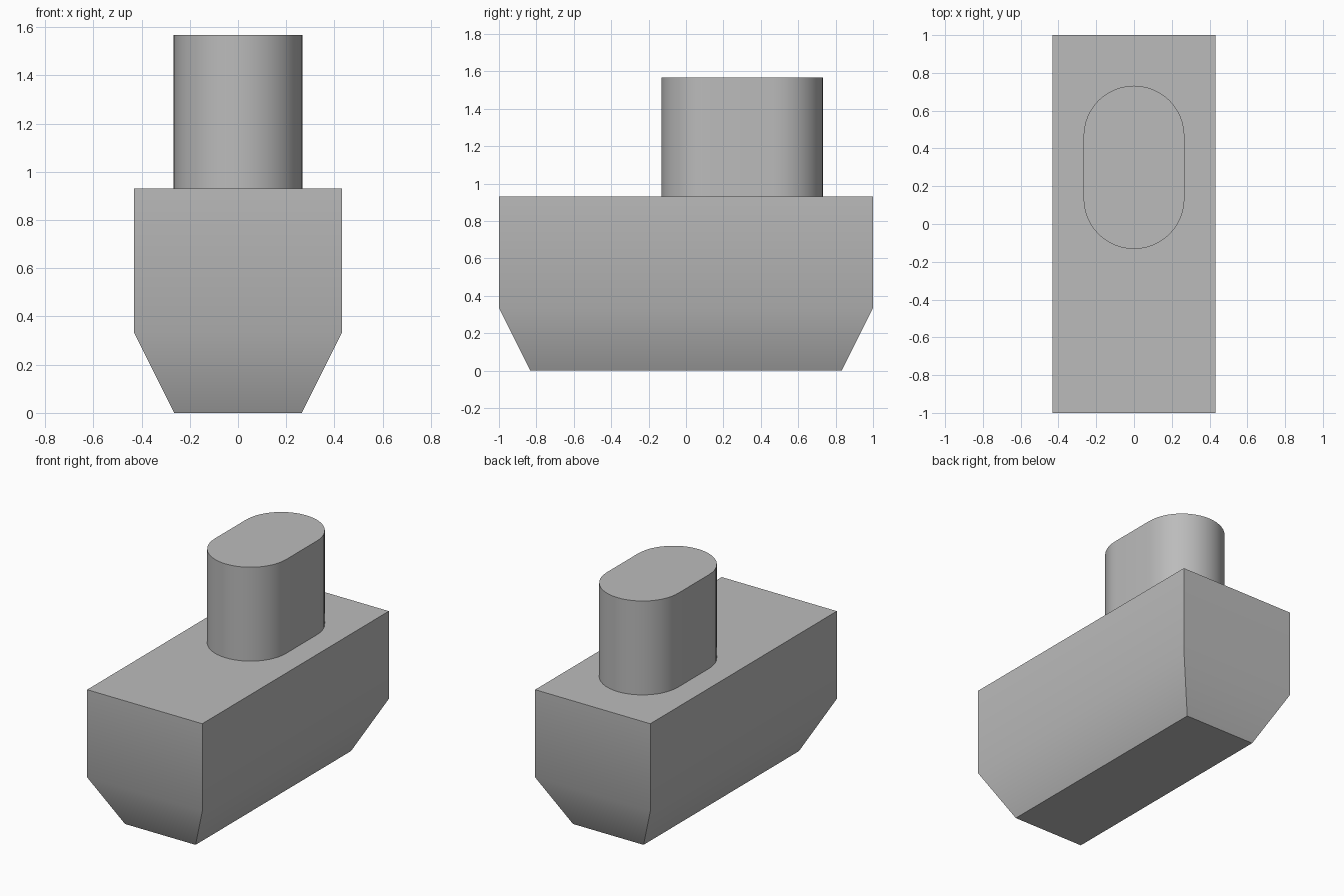
import bpy
from math import cos, sin, pi, radians

cube = bpy.data.objects.get("Cube")
if cube:
    bpy.data.objects.remove(cube, do_unlink=True)

grey = bpy.data.materials.new("plain_grey")
grey.use_nodes = True
colour = (0.5, 0.5, 0.5, 1)
grey.diffuse_color = colour
grey.node_tree.nodes["Principled BSDF"].inputs["Base Color"].default_value = colour


def loft(name, rings):
    """Closed solid through rings of equal point count, listed bottom to top."""
    n = len(rings[0])
    verts = [p for ring in rings for p in ring]
    faces = [tuple(reversed(range(n))), tuple(range(len(verts) - n, len(verts)))]
    for k in range(len(rings) - 1):
        for i in range(n):
            j = (i + 1) % n
            a, b = k * n, (k + 1) * n
            faces.append((a + i, a + j, b + j, b + i))
    mesh = bpy.data.meshes.new(name)
    mesh.from_pydata(verts, [], faces)
    mesh.materials.append(grey)
    obj = bpy.data.objects.new(name, mesh)
    bpy.context.collection.objects.link(obj)
    bpy.ops.object.select_all(action="DESELECT")
    obj.select_set(True)
    bpy.context.view_layer.objects.active = obj
    bpy.ops.object.shade_smooth_by_angle(angle=radians(30))
    return obj


def rectangle(hx, hy, z):
    return [(-hx, -hy, z), (hx, -hy, z), (hx, hy, z), (-hx, hy, z)]


def slot(radius, half_straight, cy, z, steps=24):
    """Two half circles joined by straight sides."""
    ring = []
    for start, shift in ((0, half_straight), (pi, -half_straight)):
        for i in range(steps + 1):
            t = start + pi * i / steps
            ring.append((radius * cos(t), cy + shift + radius * sin(t), z))
    return ring


# Block with a tapered foot
BODY_TOP = 0.93
loft("body", [rectangle(0.265, 0.833, 0), rectangle(0.432, 1, 0.335),
              rectangle(0.432, 1, BODY_TOP)])

# Rounded post, set slightly into the block
loft("post", [slot(0.267, 0.165, 0.3, z) for z in (BODY_TOP - 0.01, 1.567)])
